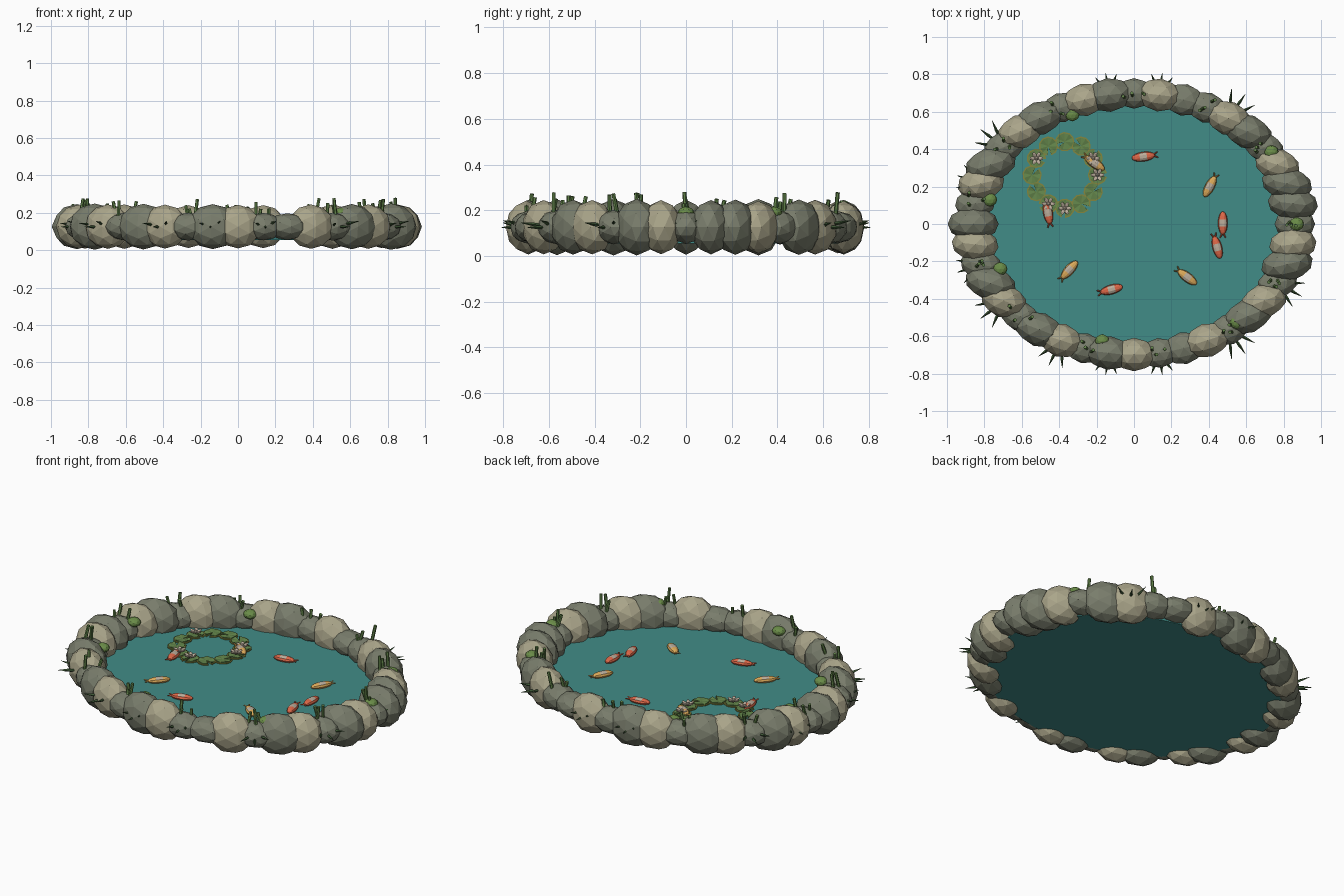
import bpy, bmesh, math, random
from mathutils import Matrix, Vector

if "Cube" in bpy.data.objects:
    bpy.data.objects.remove(bpy.data.objects["Cube"])

random.seed(4)
TAU = 2 * math.pi


def mat(name, r, g, b):
    lin = [((c / 255 + 0.055) / 1.055) ** 2.4 for c in (r, g, b)]
    m = bpy.data.materials.new(name)
    m.diffuse_color = (*lin, 1)
    m.use_nodes = True
    m.node_tree.nodes["Principled BSDF"].inputs["Base Color"].default_value = m.diffuse_color
    return m


GREY = mat("grey_stone", 121, 125, 108)
SAND = mat("sandy_stone", 170, 165, 138)
WATER = mat("pond_water", 65, 140, 135)
REED = mat("reed_green", 98, 132, 74)
BLADE = mat("dark_grass", 62, 88, 54)
MOSS = mat("moss_green", 106, 140, 72)
RIM = mat("olive_rim", 132, 134, 62)
RED = mat("koi_red", 222, 104, 72)
GOLD = mat("koi_gold", 220, 170, 90)
PALE = mat("pale_petal", 188, 174, 156)

# Turns the icosphere so that it has a corner on every axis
AXIAL = Matrix.Rotation(math.radians(-31.717), 4, 'Y')


def finish(name, bm, *mats):
    me = bpy.data.meshes.new(name)
    bm.to_mesh(me)
    bm.free()
    for m in mats:
        me.materials.append(m)
    ob = bpy.data.objects.new(name, me)
    bpy.context.collection.objects.link(ob)
    return ob


def place(x, y, z, rot=0, s=(1, 1, 1)):
    return Matrix.Translation((x, y, z)) @ Matrix.Rotation(rot, 4, 'Z') @ Matrix.Diagonal((*s, 1))


def ball(bm, m, sub=2):
    bmesh.ops.create_icosphere(bm, subdivisions=sub, radius=1, matrix=m @ AXIAL)


def stick(bm, a, b, r1, r2, sides=6):
    a, b = Vector(a), Vector(b)
    d = b - a
    m = Matrix.Translation((a + b) / 2) @ d.to_track_quat('Z', 'Y').to_matrix().to_4x4()
    bmesh.ops.create_cone(bm, cap_ends=True, segments=sides, radius1=r1, radius2=r2,
                          depth=d.length, matrix=m)


def pad(bm, x, y, z, r, h, rot, notch, ruffle=0.0):
    # thin disc with a wedge cut out; ruffle lifts every other rim point
    sides = 10
    ring = [rot + notch + (TAU - 2 * notch) * k / sides for k in range(sides + 1)]
    pts = [(0, 0)] + [(r * math.cos(a), r * math.sin(a)) for a in ring]
    lo = [bm.verts.new((x + p, y + q, z)) for p, q in pts]
    hi = [bm.verts.new((x + p, y + q, z + h + ruffle * (k % 2))) for k, (p, q) in enumerate(pts)]
    n = len(pts)
    for k in range(1, n - 1):
        bm.faces.new((hi[0], hi[k], hi[k + 1]))
        bm.faces.new((lo[0], lo[k + 1], lo[k]))
    for k in range(n):
        j = (k + 1) % n
        bm.faces.new((lo[k], lo[j], hi[j], hi[k]))


# Water slab
bm = bmesh.new()
bmesh.ops.create_cone(bm, cap_ends=True, segments=48, radius1=1, radius2=1, depth=1,
                      matrix=place(0, 0, 0.07, 0, (0.85, 0.69, 0.03)))
finish("water", bm, WATER)

# Ring of 40 boulders: sandy, small grey, large grey in turn
N = 40
small = []
for i in range(N):
    t = TAU * i / N
    kind = {0: 1, 1: 2}.get(i, i % 3)
    x, y = 0.86 * math.cos(t), 0.698 * math.sin(t)
    if kind == 1:
        s = (0.11, 0.082, 0.075)
        small.append((x, y, t))
    elif i in (8, 32):
        s = (0.115, 0.085, 0.07)
    elif kind == 0:
        s = (0.125, 0.09, 0.117)
    else:
        s = (0.138, 0.092, 0.122)
    k = random.uniform(0.97, 1.02)
    bm = bmesh.new()
    ball(bm, place(x, y, 0.126, -0.38 * math.sin(2 * t), (s[0] * k, s[1] * k, s[2] * k)))
    finish("boulder", bm, SAND if kind == 0 else GREY)

# Reed stalks standing on the small boulders
bm = bmesh.new()
for x, y, t in small:
    for k in range(3):
        px = x + random.uniform(-0.04, 0.04)
        py = y + random.uniform(-0.035, 0.035)
        stick(bm, (px, py, 0.13), (px + random.uniform(-0.03, 0.03), py + random.uniform(-0.03, 0.03),
                                   random.uniform(0.22, 0.28)), 0.010, 0.009)
finish("reeds", bm, REED)

# Grass tufts: slim leaves fanning outward from the ring
bm = bmesh.new()
for i in (0, 6, 9, 11, 16, 18, 22, 24, 27, 29, 31, 34, 37):
    t = TAU * i / N
    x, y = 0.86 * math.cos(t), 0.698 * math.sin(t)
    out = math.atan2(y * 1.3, x)
    ln = 0.10 + 0.06 * abs(math.sin(2 * t))
    for da, up, f in ((-0.5, 0.02, 1), (0, 0.0, 1), (0.5, 0.03, 1)):
        d = Vector((ln * f * math.cos(out + da), ln * f * math.sin(out + da), up))
        a = Vector((x, y, 0.125))
        stick(bm, a, a + d * 0.65, 0.004, 0.008, 4)
        stick(bm, a + d * 0.65, a + d, 0.008, 0.001, 4)
finish("grass_tufts", bm, BLADE)

# Moss cushions on the inner side
bm = bmesh.new()
for x, y, z in ((0.735, 0.385, 0.19), (-0.77, 0.13, 0.18), (-0.715, -0.24, 0.185),
                (-0.17, -0.625, 0.19), (0.55, -0.525, 0.20), (0.87, 0.0, 0.19),
                (-0.33, 0.585, 0.17)):
    ball(bm, place(x, y, z, 0, (0.038, 0.036, 0.026)))
finish("moss", bm, MOSS)

# Lily pads in a ring, each with an olive rim and a ruffled green centre
rims, centres, flowers = bmesh.new(), bmesh.new(), bmesh.new()
for k in range(12):
    a = TAU * k / 12
    x, y = -0.37 + 0.175 * math.cos(a), 0.262 + 0.178 * math.sin(a)
    pad(rims, x, y, 0.084, 0.052, 0.006, a * 2.3, 0.2)
    pad(centres, x, y, 0.088, 0.045, 0.004, a * 2.3, 0.24, 0.005)
    # Flowers: six raised petals around a bud
    if k in (0, 1, 5, 8, 9):
        for p in range(6):
            b = TAU * p / 6
            m = place(x + 0.02 * math.cos(b), y + 0.02 * math.sin(b), 0.106, b) \
                @ Matrix.Rotation(-0.4, 4, 'Y') @ Matrix.Diagonal((0.019, 0.012, 0.005, 1))
            ball(flowers, m, 1)
        ball(flowers, place(x, y, 0.106, 0, (0.012, 0.012, 0.01)), 1)
finish("lily_pad_rims", rims, RIM)
finish("lily_pad_centres", centres, REED)
finish("lily_flowers", flowers, PALE)

# Koi: x, y, direction of the tail in degrees, body colour
for x, y, deg, colour in ((0.05, 0.36, 8, RED), (0.405, 0.20, 62, GOLD), (0.475, 0.005, -90, RED),
                          (0.445, -0.125, 105, RED), (0.285, -0.285, 143, GOLD),
                          (-0.12, -0.35, 195, RED), (-0.345, -0.245, 228, GOLD),
                          (-0.46, 0.06, 280, RED), (-0.21, 0.325, 145, GOLD)):
    bm = bmesh.new()
    bmesh.ops.create_uvsphere(bm, u_segments=10, v_segments=10, radius=1,
                              matrix=Matrix.Rotation(math.pi / 2, 4, 'Y'))
    # pale saddle across the back
    for f in bm.faces:
        c = f.calc_center_median()
        if c.z > 0.7 and -0.4 < c.x < 0.4:
            f.material_index = 1
    bmesh.ops.scale(bm, vec=(0.062, 0.026, 0.019), verts=bm.verts)
    # forked tail fin
    for s in (-1, 1):
        stick(bm, (0.05, 0, 0), (0.078, s * 0.015, 0.004), 0.006, 0.003, 4)
    bm.transform(place(x, y, 0.094, math.radians(deg)))
    finish("koi", bm, colour, PALE)
